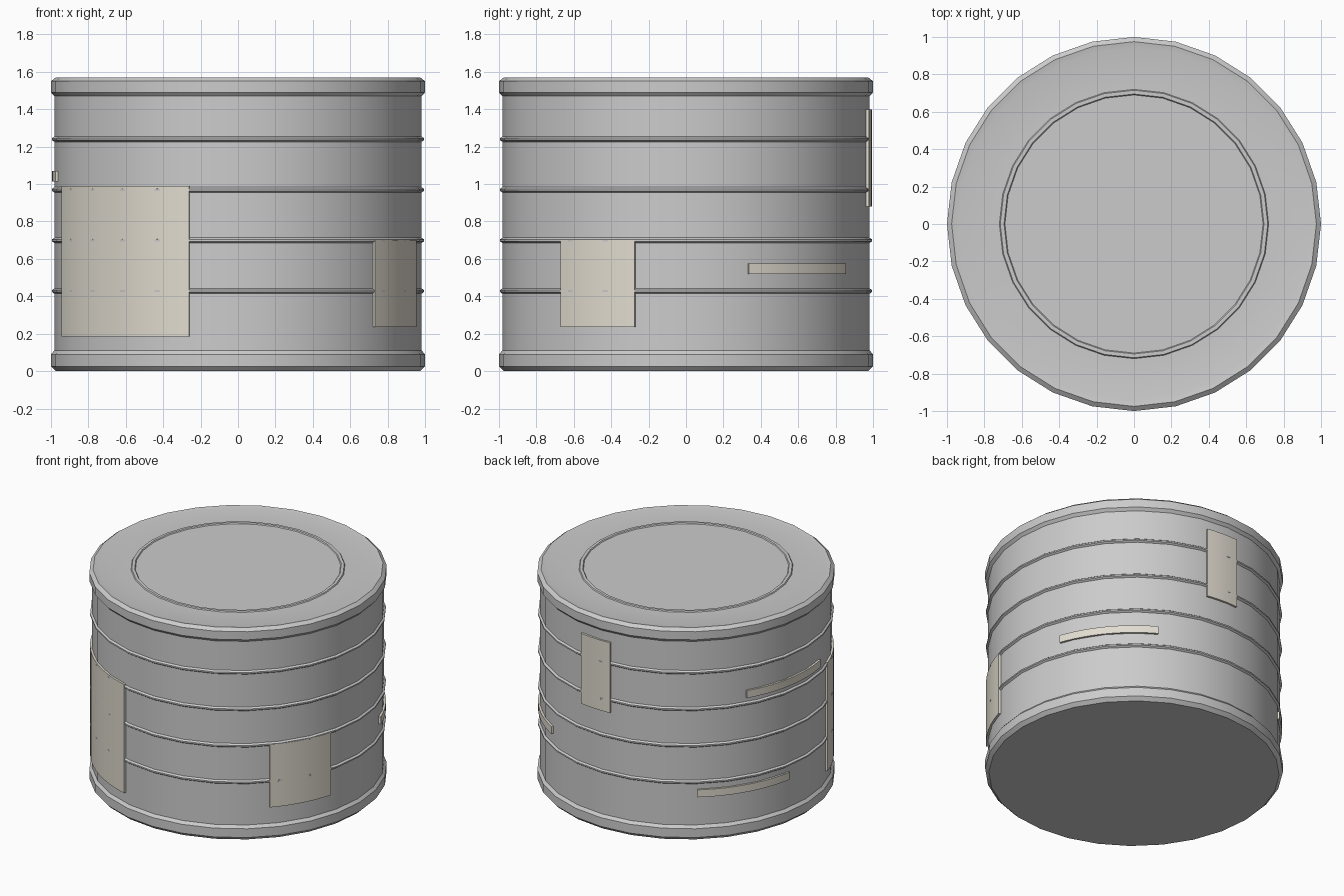
import bpy, bmesh
from math import sin, cos, radians, pi, ceil

if "Cube" in bpy.data.objects:
    bpy.data.objects.remove(bpy.data.objects["Cube"])

SIDES = 28


def finish(name, bm, mat=None, angle=30):
    bmesh.ops.recalc_face_normals(bm, faces=bm.faces)
    me = bpy.data.meshes.new(name)
    bm.to_mesh(me)
    bm.free()
    ob = bpy.data.objects.new(name, me)
    bpy.context.collection.objects.link(ob)
    if mat:
        me.materials.append(mat)
    bpy.ops.object.select_all(action='DESELECT')
    ob.select_set(True)
    bpy.context.view_layer.objects.active = ob
    bpy.ops.object.shade_smooth_by_angle(angle=radians(angle))
    return ob


def lathe(name, profile):
    """Spin (radius, z) points round z and cap both ends."""
    bm = bmesh.new()
    rings = [[bm.verts.new((r * cos(2 * pi * i / SIDES), r * sin(2 * pi * i / SIDES), z))
              for i in range(SIDES)] for r, z in profile]
    for a, b in zip(rings, rings[1:]):
        for i in range(SIDES):
            j = (i + 1) % SIDES
            bm.faces.new((a[i], a[j], b[j], b[i]))
    bm.faces.new(rings[0])
    bm.faces.new(rings[-1])
    return finish(name, bm)


def curved_plate(name, a0, a1, z0, z1, mat, r_in=0.978, r_out=0.9935):
    """Thin plate wrapped round the wall between two angles (degrees)."""
    bm = bmesh.new()
    n = ceil((a1 - a0) / 3)
    sections = []
    for i in range(n + 1):
        a = radians(a0 + (a1 - a0) * i / n)
        sections.append([bm.verts.new((r * cos(a), r * sin(a), z))
                         for r, z in ((r_in, z0), (r_out, z0), (r_out, z1), (r_in, z1))])
    for p, q in zip(sections, sections[1:]):
        for k in range(4):
            m = (k + 1) % 4
            bm.faces.new((p[k], p[m], q[m], q[k]))
    bm.faces.new(sections[0])
    bm.faces.new(sections[-1])
    return finish(name, bm, mat)


# Drum: bottom rim, wall with four ribs, top rim, lid with a raised ring
WALL = 0.982
profile = [(0.975, 0), (1.0, 0.025), (1.0, 0.09), (WALL, 0.11)]
for z in (0.428, 0.699, 0.969, 1.24):
    profile += [(WALL, z - 0.014), (0.995, z - 0.005), (0.995, z + 0.005), (WALL, z + 0.014)]
profile += [(WALL, 1.47), (1.0, 1.49), (1.0, 1.55), (0.975, 1.57), (0.94, 1.563),
            (0.72, 1.563), (0.715, 1.57), (0.695, 1.57), (0.69, 1.563)]
lathe("drum", profile)

# Labels and strips round the wall
beige = bpy.data.materials.new("beige")
beige.diffuse_color = (0.76, 0.72, 0.63, 1)
beige.use_nodes = True
beige.node_tree.nodes["Principled BSDF"].inputs["Base Color"].default_value = beige.diffuse_color
plates = [
    ("large_front_label", 198.3, 254.7, 0.185, 0.99),
    ("right_label", -42.5, -16.1, 0.235, 0.70),
    ("back_label", 79.8, 94.1, 0.88, 1.40),
    ("right_strip", 19.8, 59.5, 0.52, 0.575),
    ("upper_left_strip", 149.3, 190.5, 1.015, 1.07),
    ("lower_left_strip", 129.5, 169.4, 0.32, 0.375),
]
for name, a0, a1, z0, z1 in plates:
    curved_plate(name, a0, a1, z0, z1, beige)
